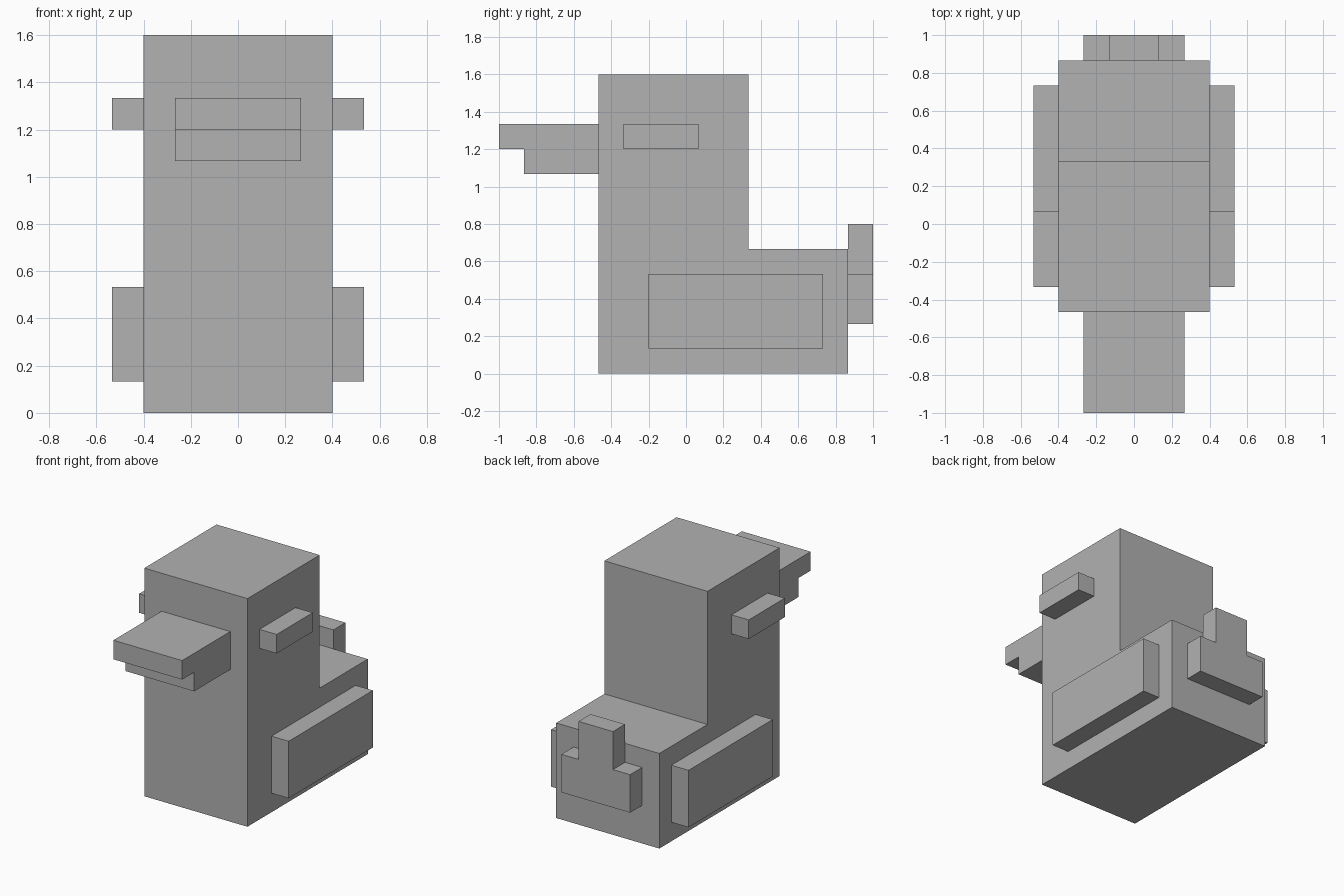
import bpy
import bmesh
from mathutils import Vector

default = bpy.data.objects.get("Cube")
if default:
    bpy.data.objects.remove(default, do_unlink=True)

U = 2 / 15  # size of one block

grey = bpy.data.materials.new("plain_grey")
grey.use_nodes = True
colour = (0.445, 0.445, 0.445, 1)
grey.diffuse_color = colour
grey.node_tree.nodes["Principled BSDF"].inputs["Base Color"].default_value = colour


def prism(name, profile, axis, start, end):
    """Extrude a flat outline, in block units, along x or y."""
    def place(a, b, depth):
        return Vector((depth, a, b) if axis == "x" else (a, depth, b)) * U

    bm = bmesh.new()
    face = bm.faces.new([bm.verts.new(place(a, b, start)) for a, b in profile])
    grown = bmesh.ops.extrude_face_region(bm, geom=[face])["geom"]
    verts = [g for g in grown if isinstance(g, bmesh.types.BMVert)]
    bmesh.ops.translate(bm, verts=verts, vec=place(0, 0, end - start))
    bmesh.ops.recalc_face_normals(bm, faces=bm.faces)
    mesh = bpy.data.meshes.new(name)
    bm.to_mesh(mesh)
    bm.free()
    mesh.materials.append(grey)
    obj = bpy.data.objects.new(name, mesh)
    bpy.context.collection.objects.link(obj)
    return obj


def rect(a0, a1, b0, b1):
    return [(a0, b0), (a1, b0), (a1, b1), (a0, b1)]


# Body: tall head and neck with a low back, as one L-shaped block
prism("body", [(-3.5, 0), (6.5, 0), (6.5, 5), (2.5, 5), (2.5, 12), (-3.5, 12)],
      "x", -3, 3)

# Beak: upper bill overhanging a shorter lower bill
prism("beak", [(-3.5, 8), (-3.5, 10), (-7.5, 10), (-7.5, 9), (-6.5, 9), (-6.5, 8)],
      "x", -2, 2)

# Tail: wide base with a narrow upright tip
prism("tail", [(-2, 2), (2, 2), (2, 4), (1, 4), (1, 6), (-1, 6), (-1, 4), (-2, 4)],
      "y", 6.5, 7.5)

# Eyes and wings on both sides
for side, s in (("left", 1), ("right", -1)):
    prism(side + "_eye", rect(-2.5, 0.5, 9, 10), "x", 3 * s, 4 * s)
    prism(side + "_wing", rect(-1.5, 5.5, 1, 4), "x", 3 * s, 4 * s)
